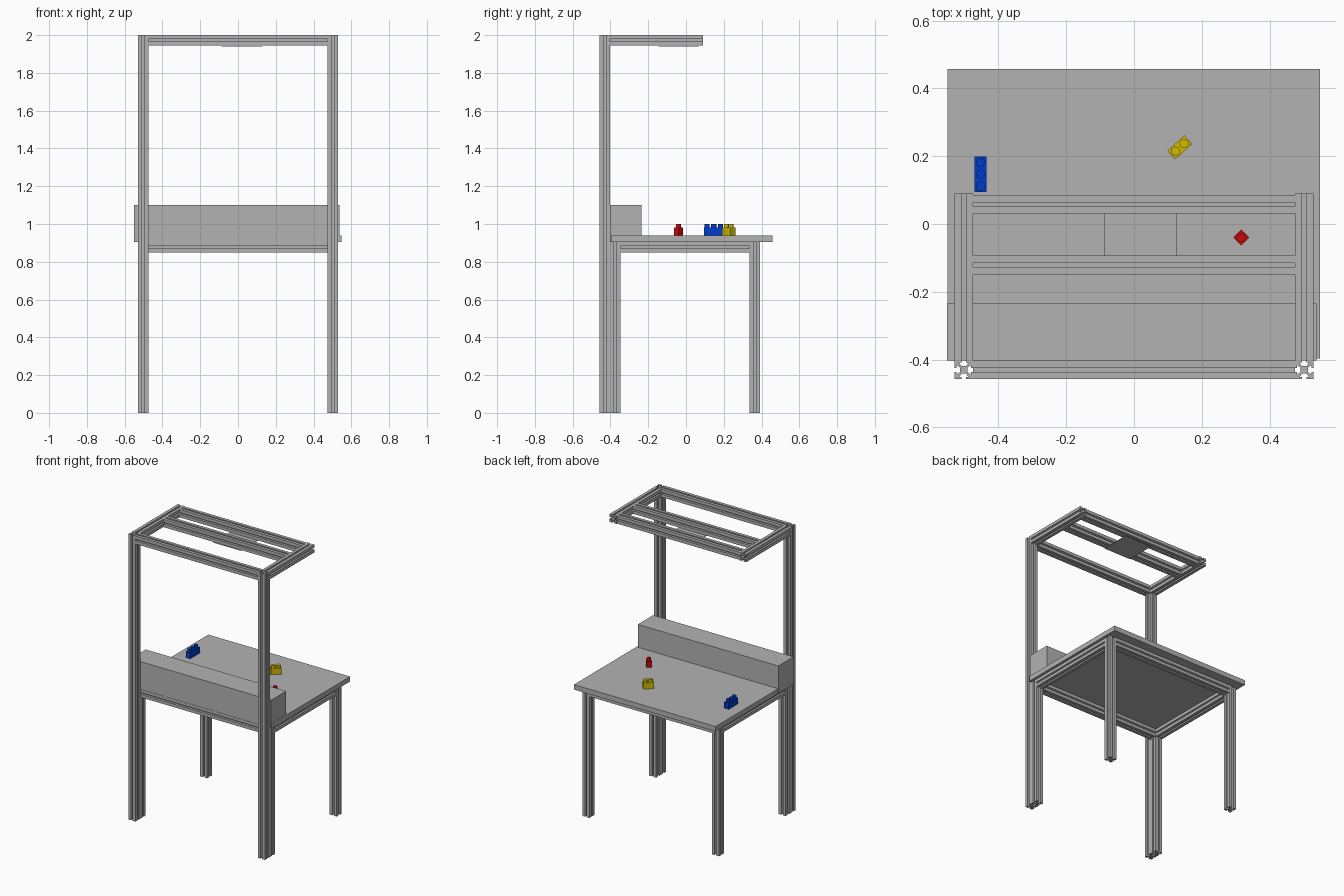
import bpy, bmesh, math
from mathutils import Matrix, Vector

if "Cube" in bpy.data.objects:
    bpy.data.objects.remove(bpy.data.objects["Cube"])


def material(name, rgb):
    m = bpy.data.materials.new(name)
    m.diffuse_color = (*rgb, 1)
    m.use_nodes = True
    m.node_tree.nodes["Principled BSDF"].inputs["Base Color"].default_value = m.diffuse_color
    return m


GREY = material("grey", (0.45, 0.45, 0.45))
BLUE = material("blue", (0.0, 0.045, 0.6))
YELLOW = material("yellow", (0.62, 0.49, 0.0))
RED = material("red", (0.6, 0.003, 0.003))


def finish(bm, name, mat):
    bmesh.ops.recalc_face_normals(bm, faces=bm.faces)
    me = bpy.data.meshes.new(name)
    bm.to_mesh(me)
    bm.free()
    me.materials.append(mat)
    ob = bpy.data.objects.new(name, me)
    bpy.context.collection.objects.link(ob)
    return ob


def add_box(bm, lo, hi):
    lo, hi = Vector(lo), Vector(hi)
    m = Matrix.Translation((lo + hi) / 2) @ Matrix.Diagonal((*(hi - lo), 1))
    bmesh.ops.create_cube(bm, size=1, matrix=m)


def box(name, lo, hi, mat=GREY):
    bm = bmesh.new()
    add_box(bm, lo, hi)
    return finish(bm, name, mat)


# Slotted bar cross-section: one side with its T-slot, turned four times
W = 0.055
H = W / 2
SIDE = [(H, H), (0.006, H), (0.006, H - 0.006), (0.014, H - 0.006), (0.007, 0.011),
        (-0.007, 0.011), (-0.014, H - 0.006), (-0.006, H - 0.006), (-0.006, H)]
PROFILE = [Matrix.Rotation(k * math.pi / 2, 2) @ Vector(p) for k in range(4) for p in SIDE]


def bar(name, axis, start, end, a, b):
    """Slotted bar along an axis; a, b are its centre on the other two axes in order."""
    def place(p, t):
        c = [a + p.x, b + p.y]
        c.insert("xyz".index(axis), t)
        return c
    bm = bmesh.new()
    ends = [[bm.verts.new(place(p, t)) for p in PROFILE] for t in (start, end)]
    n = len(PROFILE)
    for i in range(n):
        j = (i + 1) % n
        bm.faces.new((ends[0][i], ends[0][j], ends[1][j], ends[1][i]))
    bm.faces.new(ends[0])
    bm.faces.new(ends[1])
    return finish(bm, name, GREY)


TOP, UNDER = 0.94, 0.905
X = 0.502                         # centre of posts and legs
POST_Y, BACK_Y, FRONT_Y = -0.43, -0.375, 0.364
INNER = X - H

# Posts, legs, side rails and overhead arms
for s, side in ((-1, "left"), (1, "right")):
    bar(side + "_post", "z", 0, 2.0, s * X, POST_Y)
    bar(side + "_near_leg", "z", 0, UNDER, s * X, BACK_Y)
    bar(side + "_far_leg", "z", 0, UNDER, s * X, FRONT_Y)
    bar(side + "_table_rail", "y", BACK_Y + H, FRONT_Y - H, s * X, UNDER - H)
    bar(side + "_overhead_arm", "y", POST_Y + H, 0.09, s * X, 2.0 - H)

# Cross rails under the table and overhead
for name, y, z in (("near_table_rail", BACK_Y, UNDER - H), ("far_table_rail", FRONT_Y, UNDER - H),
                   ("overhead_rear_bar", POST_Y, 2.0 - H), ("overhead_middle_bar", -0.121, 2.0 - H),
                   ("overhead_end_bar", 0.058, 2.0 - H)):
    bar(name, "x", -INNER, INNER, y, z)

# Table top, long box along its edge, thin overhead plate
box("table_top", (-0.55, -0.396, UNDER), (0.548, 0.4575, TOP))
box("long_box", (-0.551, -0.4025, UNDER + 0.001), (0.538, -0.235, 1.10))
box("overhead_plate", (-0.088, -0.146, 1.938), (0.126, 0.067, 1.941))


# Toy blocks: a row of unit cells with round studs
def toy_block(name, studs, x, y, angle, mat, u=0.035):
    bm = bmesh.new()
    add_box(bm, (-studs * u / 2, -u / 2, 0), (studs * u / 2, u / 2, 0.042))
    for i in range(studs):
        c = (i - (studs - 1) / 2) * u
        bmesh.ops.create_cone(bm, cap_ends=True, segments=24, radius1=0.0135, radius2=0.0135,
                              depth=0.02, matrix=Matrix.Translation((c, 0, 0.051)))
    for f in bm.faces:
        f.smooth = len(f.verts) == 4 and f.calc_area() < 0.0002
    for e in bm.edges:
        e.smooth = e.calc_face_angle(0) < 0.6
    ob = finish(bm, name, mat)
    ob.location = (x, y, TOP)
    ob.rotation_euler.z = math.radians(angle)


toy_block("blue_block", 3, -0.453, 0.147, 90, BLUE)
toy_block("yellow_block", 2, 0.135, 0.226, 42, YELLOW, 0.034)
toy_block("red_block", 1, 0.316, -0.04, 45, RED, 0.033)
